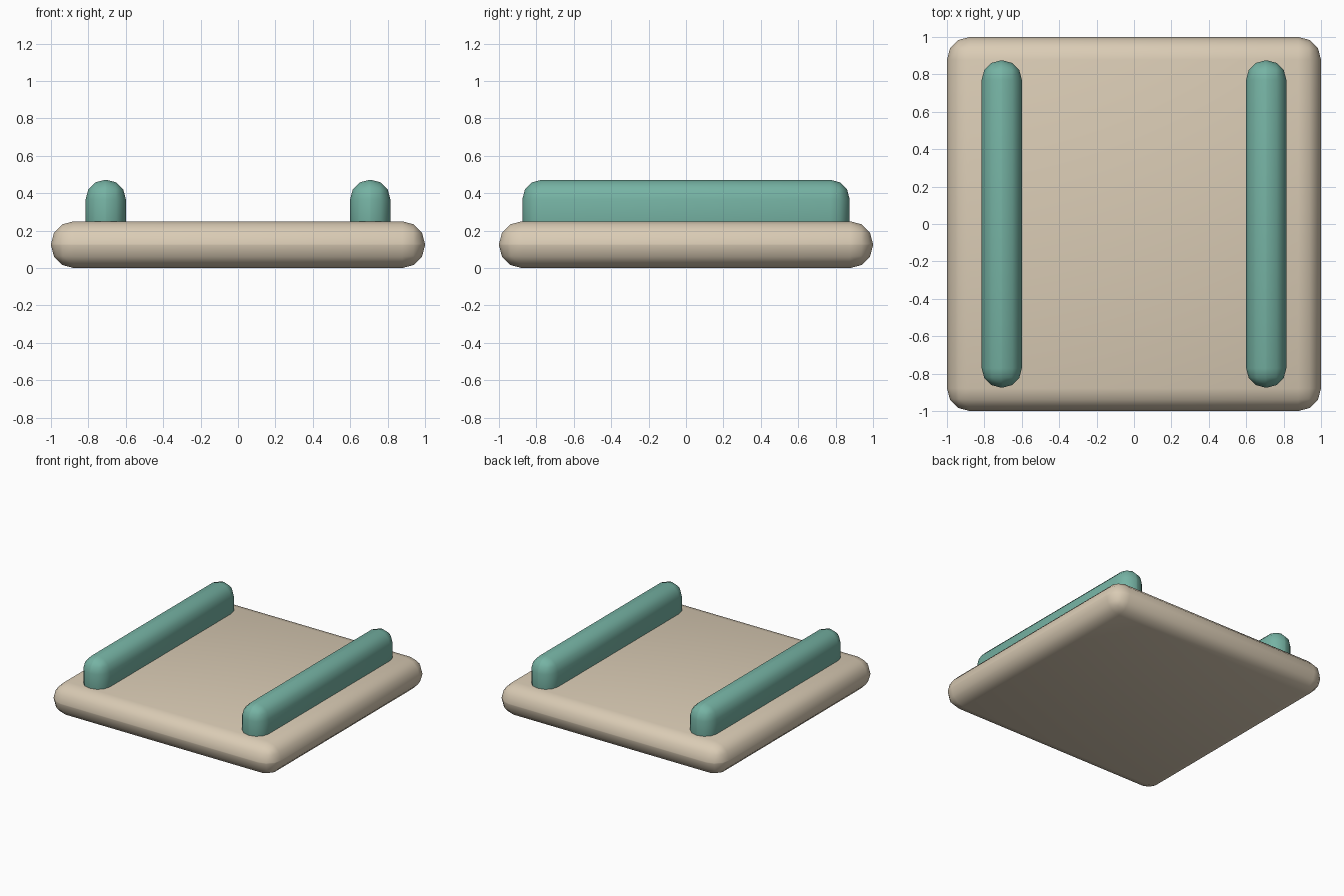
import bpy
import math

# Remove the default cube
if "Cube" in bpy.data.objects:
    bpy.data.objects.remove(bpy.data.objects["Cube"], do_unlink=True)


def make_material(name, color):
    mat = bpy.data.materials.new(name)
    mat.use_nodes = True
    mat.diffuse_color = color
    mat.node_tree.nodes["Principled BSDF"].inputs["Base Color"].default_value = color
    return mat


def rounded_box(name, size, center, radius, mat):
    """Box with every edge rounded by a three-step bevel."""
    bpy.ops.mesh.primitive_cube_add(size=1, location=center)
    obj = bpy.context.object
    obj.name = name
    obj.scale = size
    bpy.ops.object.transform_apply(location=False, rotation=False, scale=True)
    bevel = obj.modifiers.new("rounded_edges", "BEVEL")
    bevel.width = radius
    bevel.segments = 3
    bpy.ops.object.modifier_apply(modifier=bevel.name)
    bpy.ops.object.shade_smooth_by_angle(angle=math.radians(40))
    obj.data.materials.append(mat)
    return obj


beige = make_material("warm beige", (0.70, 0.60, 0.46, 1))
green = make_material("sea green", (0.18, 0.45, 0.37, 1))

# Base slab
rounded_box("base_slab", (2, 2, 0.25), (0, 0, 0.125), 0.122, beige)

# Two rails sunk into the slab
for side, name in ((1, "left_rail"), (-1, "right_rail")):
    rounded_box(name, (0.215, 1.75, 0.35), (side * 0.707, 0, 0.297), 0.104, green)
